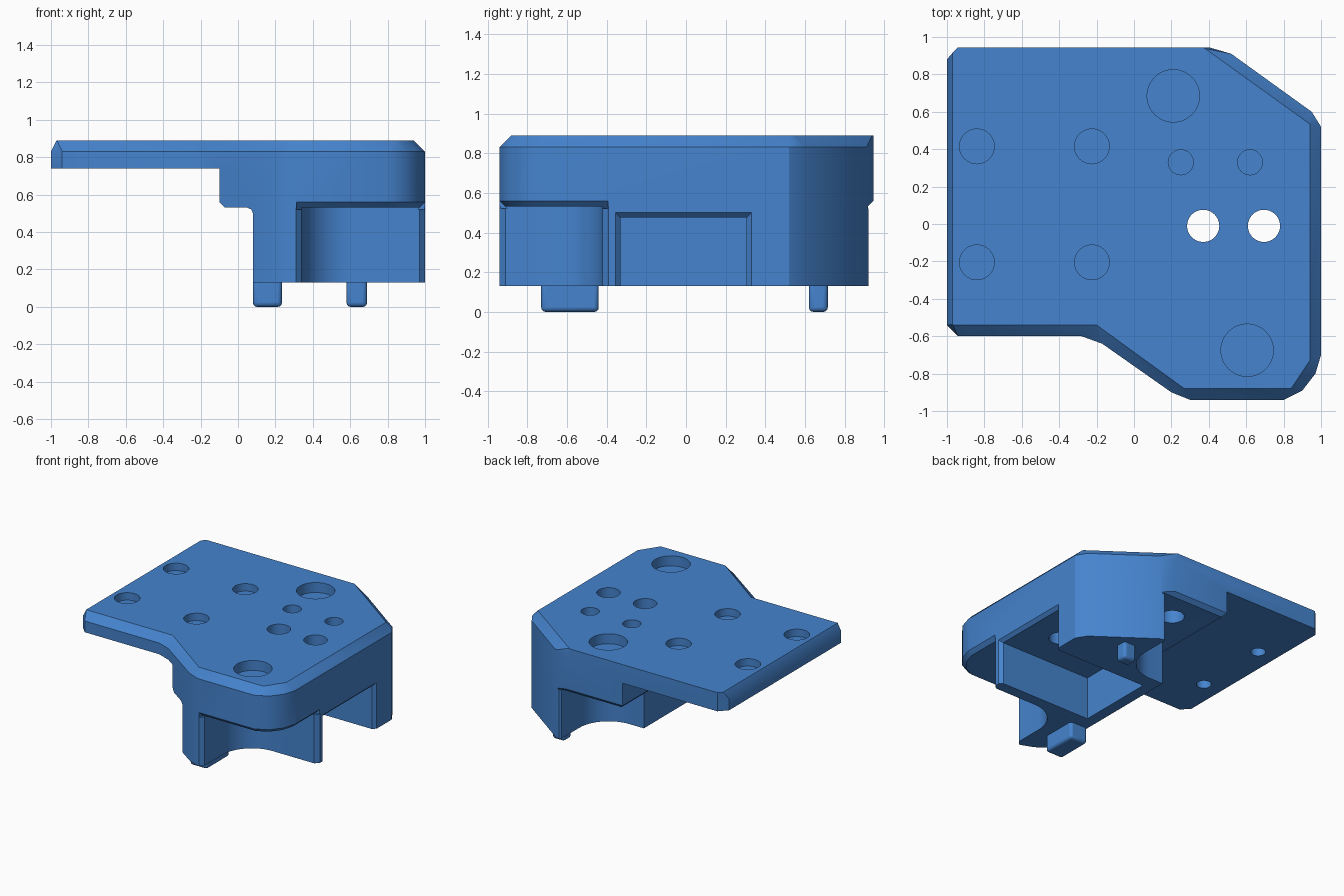
import bpy, bmesh, math
from mathutils import Vector

if "Cube" in bpy.data.objects:
    bpy.data.objects.remove(bpy.data.objects["Cube"])

blue = bpy.data.materials.new("blue_plastic")
blue.diffuse_color = (0.06, 0.23, 0.62, 1)
blue.use_nodes = True
blue.node_tree.nodes["Principled BSDF"].inputs["Base Color"].default_value = blue.diffuse_color


def loft(name, rings):
    """Solid skinned through rings of equal point count, capped at both ends."""
    bm = bmesh.new()
    vs = [[bm.verts.new(p) for p in r] for r in rings]
    n = len(rings[0])
    for a, b in zip(vs, vs[1:]):
        for i in range(n):
            j = (i + 1) % n
            bm.faces.new((a[i], a[j], b[j], b[i]))
    bm.faces.new(vs[0][::-1])
    bm.faces.new(vs[-1])
    bmesh.ops.recalc_face_normals(bm, faces=bm.faces)
    me = bpy.data.meshes.new(name)
    bm.to_mesh(me)
    bm.free()
    ob = bpy.data.objects.new(name, me)
    bpy.context.collection.objects.link(ob)
    me.materials.append(blue)
    return ob


def prism(name, plan, z0, z1):
    return loft(name, [[(x, y, z) for x, y in plan] for z in (z0, z1)])


def arc(cx, cy, r, a0, a1, n=14):
    return [(cx + r * math.cos(math.radians(a0 + (a1 - a0) * i / n)),
             cy + r * math.sin(math.radians(a0 + (a1 - a0) * i / n))) for i in range(n + 1)]


def hole(x, y, r, z0, z1):
    return prism("hole_cutter", arc(x, y, r, 0, 352.5, 47), z0, z1)


def edge_chamfer(p, q, z=0.53, d=0.03):
    """Wedge that chamfers a lower outside edge running clockwise from p to q."""
    p, q = Vector(p), Vector(q)
    t = (q - p).normalized()
    n = Vector((-t.y, t.x))
    p, q = p - t * 0.006, q + t * 0.006
    return loft("chamfer_cutter", [
        [(*(e - n * (d + 0.01)), z - 0.01), (*(e + n * 0.05), z - 0.01),
         (*(e + n * 0.05), z + d + 0.05)] for e in (p, q)])


# Plan outline (clockwise) with the matching edge of the chamfered top face
outer = [(-.94, .945), (.40, .945), (.52, .91), (.95, .60), (1, .52), (1, -.70),
         (.97, -.80), (.90, -.89), (.80, -.94), (.30, -.94), (.20, -.90),
         (-.17, -.64), (-.28, -.60), (-.94, -.60), (-1, -.54), (-1, .88)]
inner = [(-.94, .945), (.37, .945), (.38, .938), (.937, .537), (.94, .53), (.94, -.73),
         (.907, -.78), (.873, -.83), (.84, -.88), (.27, -.88), (.262, -.875),
         (-.192, -.546), (-.20, -.54), (-.968, -.54), (-.97, -.537), (-.97, .915)]
body = loft("bracket_body", [[(x, y, .13) for x, y in outer],
                             [(x, y, .83) for x, y in outer],
                             [(x, y, .89) for x, y in inner]])

# Stepped space under the thin plate
step = [(-1.2, 0), (.08, 0), (.08, .50), (.071, .521), (.05, .53),
        (-.07, .53), (-.10, .56), (-.10, .74), (-1.2, .74)]
cutters = [loft("step_cutter", [[(x, y, z) for x, z in step] for y in (-1.2, 1.2)])]

# Rounded corner recesses, front right and back left, flared at the openings
cutters.append(prism("front_recess_cutter",
                     [(.25, -1), (.34, -.91)] + arc(.60, -.68, .26, 180, 90)
                     + [(.97, -.42), (1.06, -.33), (1.06, -1)], 0, .53))
cutters.append(prism("back_recess_cutter",
                     [(-.3, 1.01), (-.3, .42)] + arc(.21, .68, .26, 270, 360)
                     + [(.47, .91), (.57, 1.01)], 0, .53))

# Chamfers where the recess ceilings meet the outside walls
cutters += [edge_chamfer((-.12, .945), (.49, .945)),
            edge_chamfer((1, -.40), (1, -.70)),
            edge_chamfer((.80, -.94), (.32, -.94))]
cutters += [edge_chamfer(outer[i], outer[i + 1]) for i in (5, 6, 7)]

# Rectangular pocket opening to the right, flared at its mouth
cutters.append(loft("pocket_cutter", [
    [(x, -.33 - g, 0), (x, .305 + g, 0), (x, .305 + g, .475 + g), (x, -.33 - g, .475 + g)]
    for x, g in ((.17, 0), (.975, 0), (1.05, .075))]))

# Through holes, small deep holes, plate counterbores and large counterbores
cutters += [hole(x, -.01, .086, .3, 1) for x in (.37, .695)]
cutters += [hole(x, .33, .067, .66, 1) for x in (.25, .62)]
for x in (-.84, -.225):
    for y in (-.205, .415):
        cutters += [hole(x, y, .093, .83, 1), hole(x, y, .055, .4, .81)]
for x, y in ((.21, .685), (.605, -.675)):
    cutters += [hole(x, y, .14, .81, 1), hole(x, y, .09, .4, .79)]

bpy.context.view_layer.objects.active = body
for c in cutters:
    m = body.modifiers.new("cut", 'BOOLEAN')
    m.operation, m.solver, m.object = 'DIFFERENCE', 'EXACT', c
    bpy.ops.object.modifier_apply(modifier=m.name)
    bpy.data.objects.remove(c)


# Locating pegs below the body
def peg(name, x0, x1, y0, y1):
    ob = prism(name, [(x0, y0), (x1, y0), (x1, y1), (x0, y1)], 0, .16)
    b = ob.modifiers.new("rounding", 'BEVEL')
    b.width, b.segments = .022, 3
    return ob


pegs = [peg("front_peg", .08, .235, -.73, -.44), peg("back_peg", .58, .69, .62, .715)]

for ob in [body] + pegs:
    bpy.ops.object.select_all(action='DESELECT')
    ob.select_set(True)
    bpy.context.view_layer.objects.active = ob
    bpy.ops.object.shade_smooth_by_angle(angle=math.radians(32))
